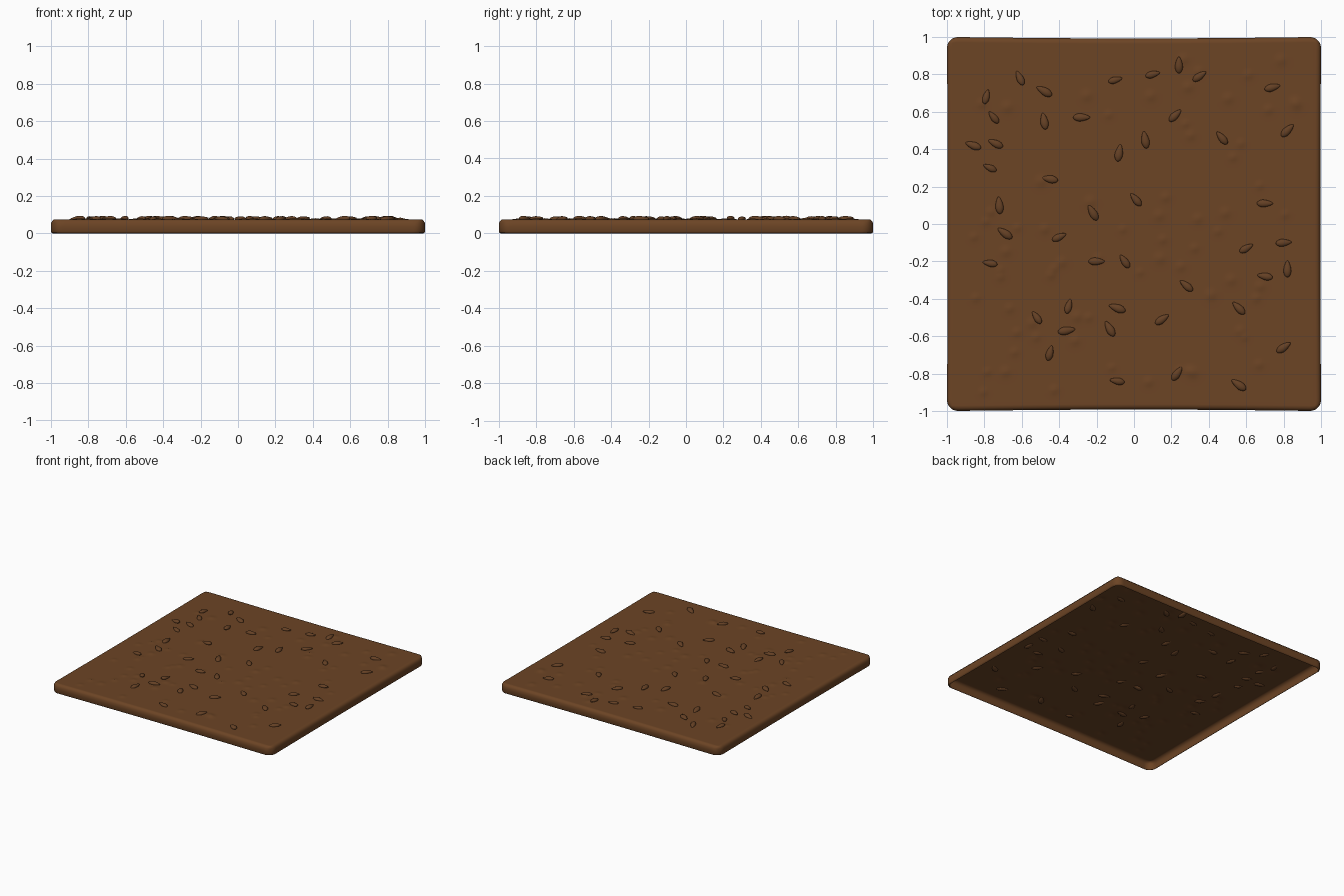
import bpy
import bmesh
import random
from math import cos, pi, sqrt, exp, radians
from mathutils import Matrix, Vector

random.seed(7)
default = bpy.data.objects.get("Cube")
if default:
    bpy.data.objects.remove(default, do_unlink=True)

TOP = 0.075        # height of the upper crust
CORNER = 0.06      # plan radius of the corners
EDGE = 0.018       # roll-off along the upper rim


def make_material(name, colour):
    mat = bpy.data.materials.new(name)
    mat.use_nodes = True
    mat.diffuse_color = colour
    shader = mat.node_tree.nodes["Principled BSDF"]
    shader.inputs["Base Color"].default_value = colour
    shader.inputs["Roughness"].default_value = 0.8
    return mat


def make_object(name, bm, mat):
    mesh = bpy.data.meshes.new(name)
    bm.to_mesh(mesh)
    bm.free()
    mesh.materials.append(mat)
    mesh.shade_smooth()
    obj = bpy.data.objects.new(name, mesh)
    bpy.context.collection.objects.link(obj)
    return obj


crust = make_material("baked brown", (0.15, 0.058, 0.018, 1))
husk = make_material("seed brown", (0.13, 0.052, 0.018, 1))

# Small raised blisters scattered over the crust
blisters = [(random.uniform(-0.9, 0.9), random.uniform(-0.9, 0.9),
             random.uniform(0.015, 0.025)) for _ in range(70)]


def blister_height(x, y):
    return sum(0.006 * exp(-((x - bx) ** 2 + (y - by) ** 2) / r ** 2)
               for bx, by, r in blisters
               if abs(x - bx) < 0.08 and abs(y - by) < 0.08)


def round_corner(x, y):
    """Bend the square corners of the sheet into quarter circles."""
    inner = 1 - CORNER
    u, v = (abs(x) - inner) / CORNER, (abs(y) - inner) / CORNER
    if u <= 0 or v <= 0:
        return x, y
    px = inner + CORNER * u * sqrt(1 - v * v / 2)
    py = inner + CORNER * v * sqrt(1 - u * u / 2)
    return (px if x > 0 else -px), (py if y > 0 else -py)


def bow(x, y):
    """Draw the middle of each side slightly inward."""
    return (x * (1 - 0.004 * cos(pi * y / 2)),
            y * (1 - 0.008 * cos(pi * x / 2)))


def slab():
    bm = bmesh.new()
    bmesh.ops.create_grid(bm, x_segments=140, y_segments=140, size=1)
    # Upper sheet: blisters, with a rounded shoulder at the rim
    for v in bm.verts:
        x, y = v.co.xy
        gap = 1 - max(abs(x), abs(y))
        shoulder = max(0, 1 - gap / EDGE)
        drop = EDGE * (1 - sqrt(1 - min(shoulder, 1) ** 2))
        height = TOP + blister_height(x, y) - drop
        v.co = (*bow(*round_corner(x, y)), height)
    # Side walls, left open underneath
    rim = [e for e in bm.edges if e.is_boundary]
    for height, inset in ((0.035, 1), (0.01, 1), (0.003, 0.997), (0, 0.993)):
        new = bmesh.ops.extrude_edge_only(bm, edges=rim)["geom"]
        rim = [g for g in new if isinstance(g, bmesh.types.BMEdge)]
        for v in (g for g in new if isinstance(g, bmesh.types.BMVert)):
            v.co = (v.co.x * inset, v.co.y * inset, height)
    bmesh.ops.recalc_face_normals(bm, faces=bm.faces)
    if max(bm.faces, key=lambda f: f.calc_center_median().z).normal.z < 0:
        bmesh.ops.reverse_faces(bm, faces=bm.faces)
    return bm


make_object("slab_crust", slab(), crust)

# Seeds: x and y in hundredths, then heading of the pointed end in degrees
SEEDS = [
    (-61, 78, 115), (-48, 71, 150), (-79, 68, 75), (-75, 57, 130),
    (-48, 55, 100), (-28, 57, 0), (-86, 42, 160), (-74, 43, 155),
    (-77, 30, 155), (-45, 24, 170), (-72, 10, 95), (-69, -5, 145),
    (-77, -21, 170), (-40, -7, 25), (-20, -20, 0), (-5, -20, 125),
    (-22, 6, 120), (1, 13, 130), (-8, 38, 80), (6, 45, 100),
    (22, 58, 45), (-10, 77, 15), (10, 80, 15), (24, 85, 90),
    (35, 79, 35), (74, 73, 15), (47, 46, 130), (82, 50, 45),
    (70, 11, 0), (60, -13, 30), (80, -10, 5), (82, -24, 90),
    (70, -28, 170), (28, -33, 140), (56, -45, 135), (15, -51, 35),
    (-9, -45, 160), (-13, -56, 120), (-35, -44, 75), (-36, -57, 10),
    (-52, -50, 125), (-45, -69, 75), (-9, -84, 170), (23, -80, 55),
    (56, -86, 145), (80, -66, 35)]


def seed_mesh():
    """An almond shape: an ellipsoid tapering toward +x."""
    bm = bmesh.new()
    bmesh.ops.create_uvsphere(bm, u_segments=16, v_segments=10, radius=1,
                              matrix=Matrix.Rotation(pi / 2, 4, "Y"))
    for v in bm.verts:
        taper = 1 - 0.35 * max(v.co.x, -0.3)
        v.co = Vector((v.co.x * 0.045, v.co.y * 0.02 * taper,
                       v.co.z * 0.014 * taper))
    return bm


seeds = bmesh.new()
template = bpy.data.meshes.new("seed_template")
shape = seed_mesh()
shape.to_mesh(template)
shape.free()
for x, y, heading in SEEDS:
    start = len(seeds.verts)
    seeds.from_mesh(template)
    seeds.verts.ensure_lookup_table()
    place = (Matrix.Translation((x / 100, y / 100, TOP + 0.003))
             @ Matrix.Rotation(radians(heading), 4, "Z")
             @ Matrix.Rotation(random.uniform(-0.12, 0.12), 4, "Y")
             @ Matrix.Scale(random.uniform(0.85, 1.05), 4))
    bmesh.ops.transform(seeds, matrix=place, verts=seeds.verts[start:])
bpy.data.meshes.remove(template)
make_object("scattered_seeds", seeds, husk)
